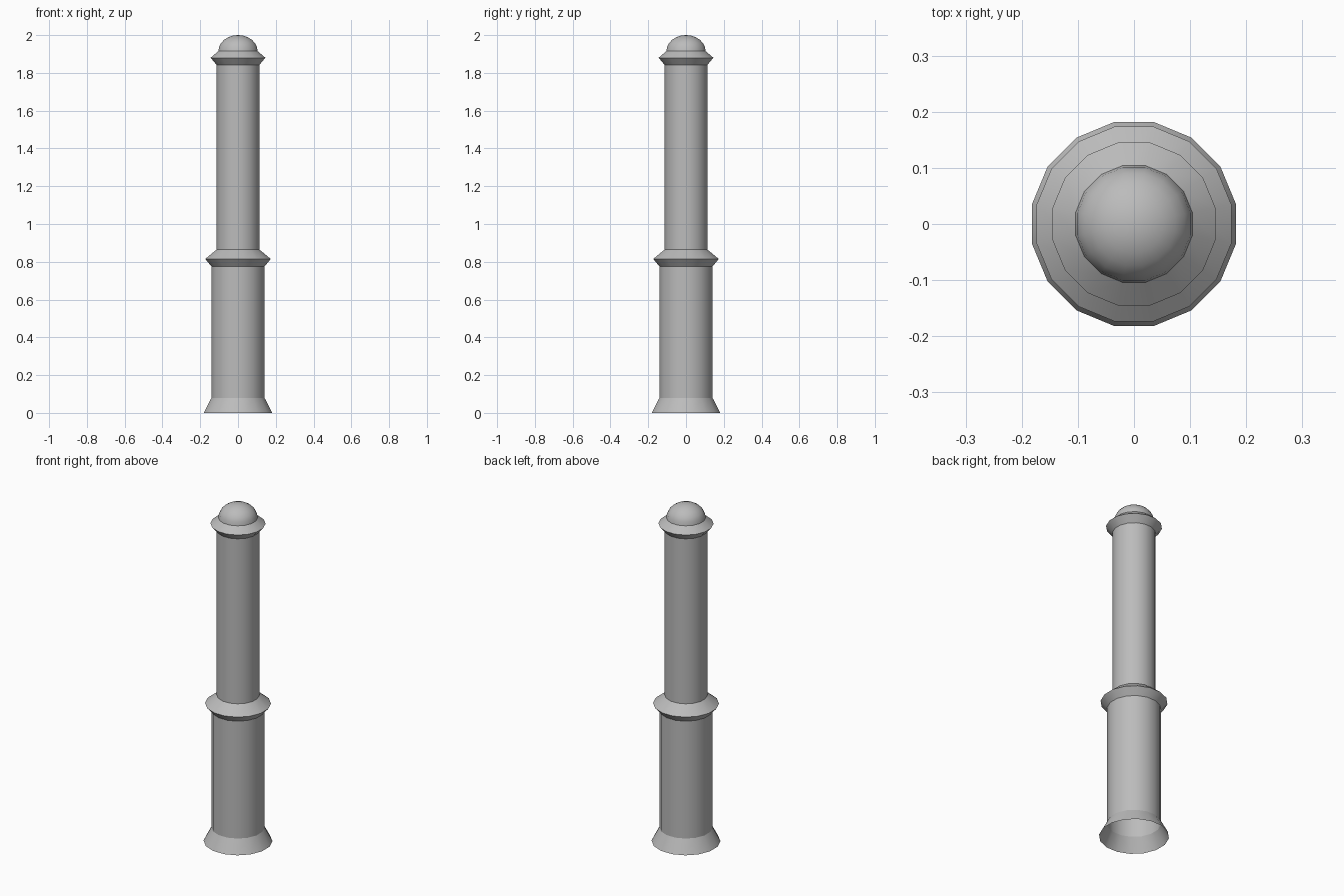
import bpy
import bmesh
from math import sin, cos, pi, radians

if "Cube" in bpy.data.objects:
    bpy.data.objects.remove(bpy.data.objects["Cube"], do_unlink=True)

metal = bpy.data.materials.new("grey_metal")
metal.use_nodes = True
colour = (0.5, 0.5, 0.5, 1)
metal.diffuse_color = colour
metal.node_tree.nodes["Principled BSDF"].inputs["Base Color"].default_value = colour


def lathe(name, profile, sides=16, smooth_angle=28):
    """Revolve (radius, height) points; a zero radius closes to a point."""
    bm = bmesh.new()
    rings = []
    for r, z in profile:
        if r == 0:
            rings.append([bm.verts.new((0, 0, z))] * sides)
            continue
        angles = [2 * pi * (i + 0.5) / sides for i in range(sides)]
        rings.append([bm.verts.new((r * cos(a), r * sin(a), z)) for a in angles])
    for low, high in zip(rings, rings[1:]):
        for i in range(sides):
            j = (i + 1) % sides
            corners = [low[i], low[j], high[j], high[i]]
            bm.faces.new(list(dict.fromkeys(corners)))
    mesh = bpy.data.meshes.new(name)
    bm.to_mesh(mesh)
    bm.free()
    mesh.materials.append(metal)
    obj = bpy.data.objects.new(name, mesh)
    bpy.context.collection.objects.link(obj)
    bpy.ops.object.select_all(action='DESELECT')
    obj.select_set(True)
    bpy.context.view_layer.objects.active = obj
    bpy.ops.object.shade_smooth_by_angle(angle=radians(smooth_angle))
    return obj


# Hollow flared foot and wide lower post
lathe("foot", [(0.185, 0), (0.143, 0.08)])
lathe("lower_post", [(0.143, 0.08), (0.143, 0.775)])

# Sharp-edged collar between the two posts
lathe("middle_collar", [(0.143, 0.775), (0.177, 0.815), (0.115, 0.865)])

# Narrow upper post and its collar
lathe("upper_post", [(0.115, 0.865), (0.115, 1.842)])
lathe("top_collar", [(0.115, 1.842), (0.148, 1.88), (0.106, 1.915)])

# Rounded cap
steps = 6
dome = [(0.106 * cos(pi / 2 * k / steps), 1.915 + 0.085 * sin(pi / 2 * k / steps))
        for k in range(steps)]
lathe("dome_cap", dome + [(0, 2.0)], smooth_angle=40)
